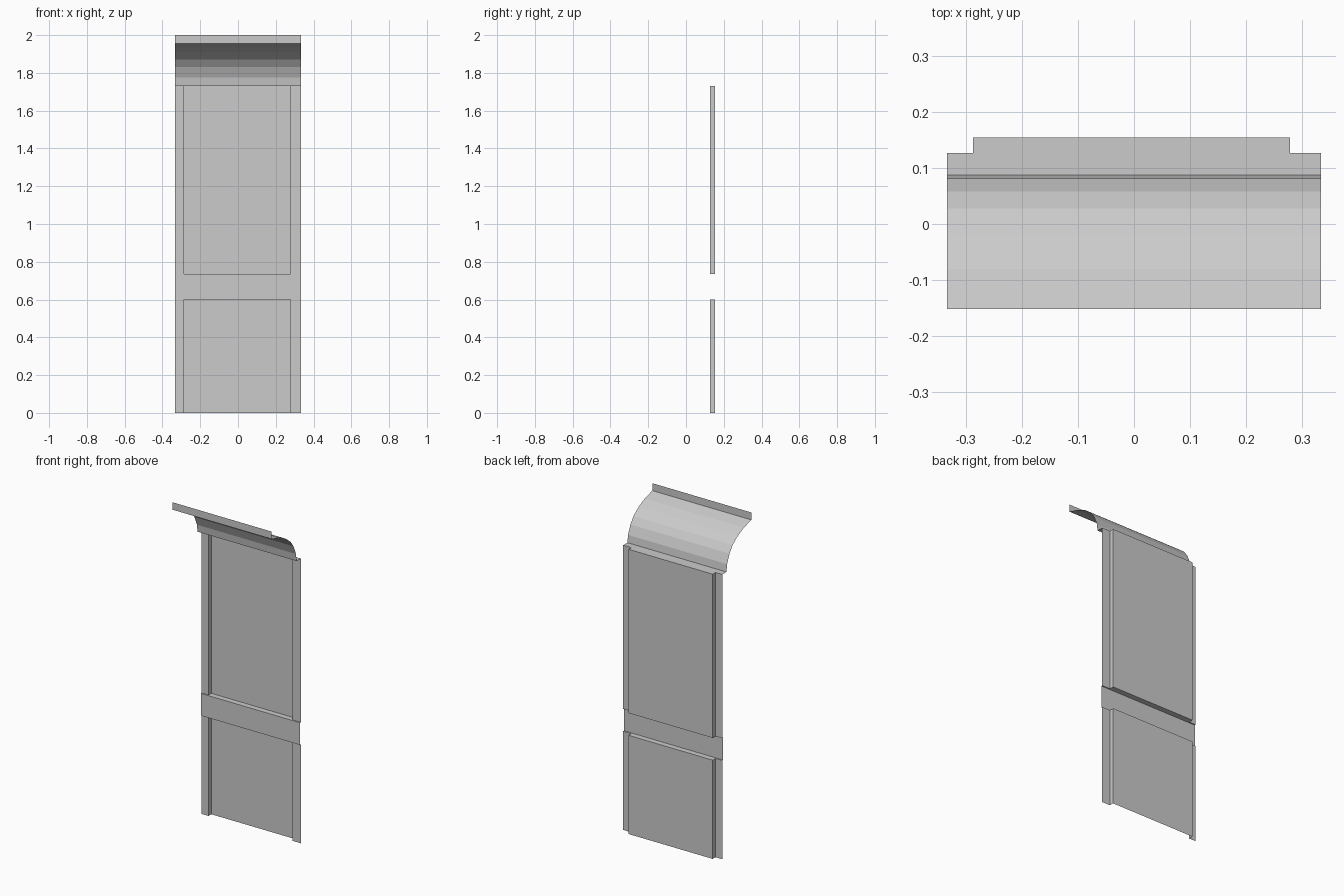
import bpy

if "Cube" in bpy.data.objects:
    bpy.data.objects.remove(bpy.data.objects["Cube"])

HALF = 0.333                      # half width of the wall section
STILE_Y, PANEL_Y, RAIL_Y = 0.127, 0.154, 0.12
LEFT, RIGHT = -0.287, 0.278       # edges of the recessed panel


def sheet(name, start, end):
    """Join two matching polylines with a strip of flat quads."""
    n = len(start)
    faces = [(i, i + 1, n + i + 1, n + i) for i in range(n - 1)]
    mesh = bpy.data.meshes.new(name)
    mesh.from_pydata(start + end, [], faces)
    mesh.update()
    obj = bpy.data.objects.new(name, mesh)
    bpy.context.collection.objects.link(obj)
    return obj


def recessed_panel(name, z0, z1):
    """Stiles, returns and panel as one plan outline raised in z."""
    plan = [(-HALF, STILE_Y), (LEFT, STILE_Y), (LEFT, PANEL_Y),
            (RIGHT, PANEL_Y), (RIGHT, STILE_Y), (HALF, STILE_Y)]
    return sheet(name, [(x, y, z0) for x, y in plan],
                 [(x, y, z1) for x, y in plan])


def across(name, profile):
    """Full-width strip following a (y, z) profile."""
    return sheet(name, [(-HALF, y, z) for y, z in profile],
                 [(HALF, y, z) for y, z in profile])


def ledge(name, front, z):
    """Horizontal ledge that follows the stile and panel outline."""
    verts = [(-HALF, front, z), (HALF, front, z), (HALF, STILE_Y, z),
             (RIGHT, STILE_Y, z), (RIGHT, PANEL_Y, z), (LEFT, PANEL_Y, z),
             (LEFT, STILE_Y, z), (-HALF, STILE_Y, z)]
    mesh = bpy.data.meshes.new(name)
    mesh.from_pydata(verts, [], [tuple(range(8))])
    mesh.update()
    obj = bpy.data.objects.new(name, mesh)
    bpy.context.collection.objects.link(obj)
    return obj


# Lower and upper recessed panels with their stiles
recessed_panel("lower_panel", 0.0, 0.6)
recessed_panel("upper_panel", 0.735, 1.73)

# Middle rail and the ledges behind it
across("middle_rail", [(RAIL_Y, 0.6), (RAIL_Y, 0.735)])
ledge("rail_bottom_ledge", RAIL_Y, 0.6)
ledge("rail_top_ledge", RAIL_Y, 0.735)

# Ledge at the top of the panels, then the curved cornice and its fascia
ledge("cornice_ledge", 0.087, 1.73)
across("cornice", [(0.087, 1.73), (0.081, 1.775), (0.058, 1.83),
                   (0.028, 1.87), (-0.02, 1.907), (-0.08, 1.935),
                   (-0.152, 1.955), (-0.152, 2.0)])
